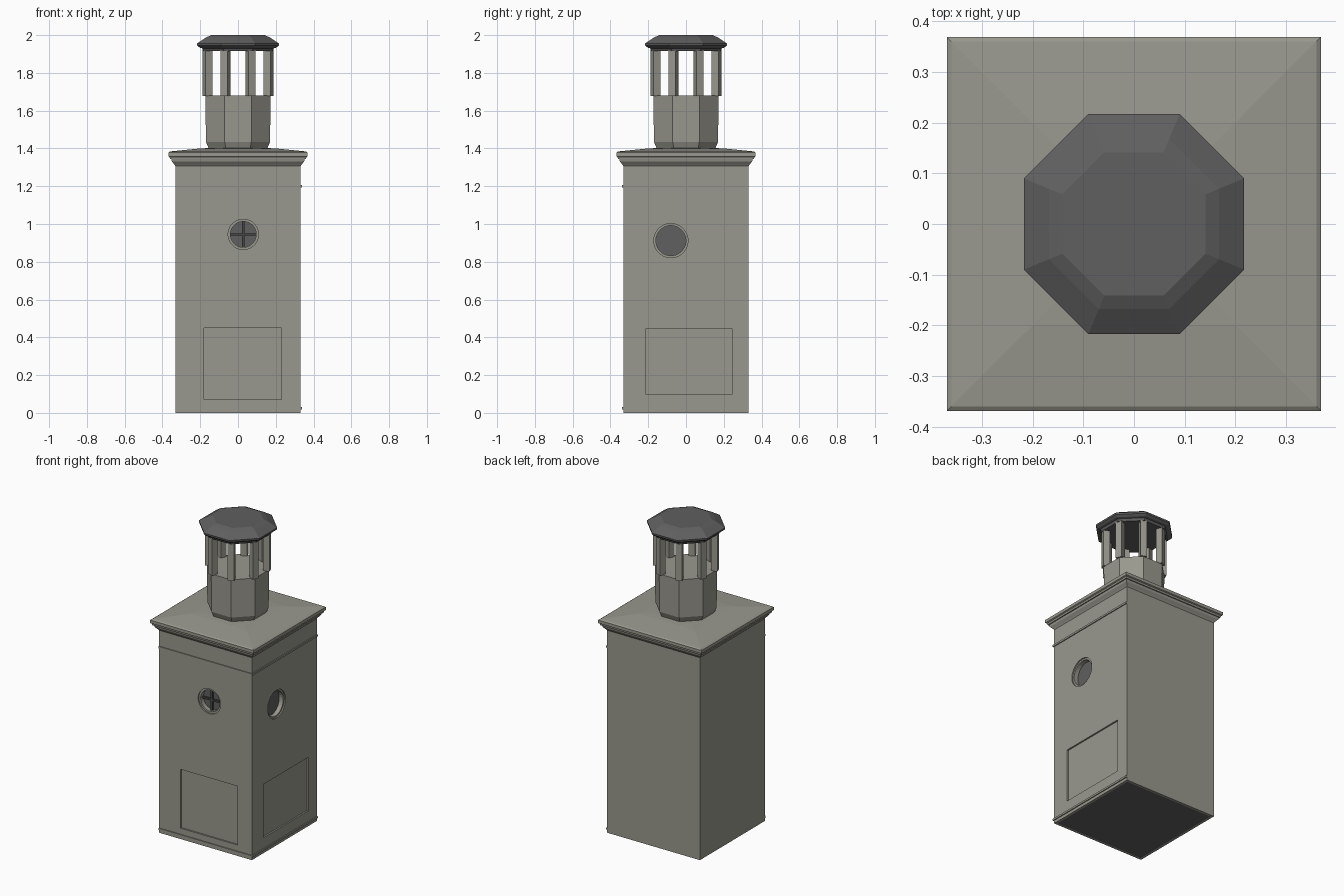
import bpy, bmesh
from math import pi, cos, sin
from mathutils import Matrix, Vector

old = bpy.data.objects.get("Cube")
if old:
    bpy.data.objects.remove(old, do_unlink=True)


def material(name, rgb):
    m = bpy.data.materials.new(name)
    m.use_nodes = True
    colour = (*rgb, 1)
    m.diffuse_color = colour
    m.node_tree.nodes["Principled BSDF"].inputs["Base Color"].default_value = colour
    return m


STONE = material("warm grey stone", (0.32, 0.315, 0.272))
SLATE = material("dark grey slate", (0.115, 0.115, 0.115))
IRON = material("iron bars", (0.06, 0.06, 0.06))

HALF = 0.332  # half width of the tower
FRONT = Matrix.Rotation(pi / 2, 4, "X")            # local x, y, z = across, up, outward
SIDE = Matrix.Rotation(pi / 2, 4, "Z") @ FRONT


def on_wall(wall, across, up, out=0):
    return wall @ Matrix.Translation((across, up, HALF + out))


def finish(name, bm, mat, matrix=Matrix()):
    bmesh.ops.recalc_face_normals(bm, faces=bm.faces)
    bm.transform(matrix)
    mesh = bpy.data.meshes.new(name)
    bm.to_mesh(mesh)
    bm.free()
    mesh.materials.append(mat)
    ob = bpy.data.objects.new(name, mesh)
    bpy.context.collection.objects.link(ob)
    return ob


def lathe(name, sides, profile, mat, matrix=Matrix()):
    """Prism with flats facing the axes; profile is (half width, height)."""
    bm = bmesh.new()
    rings = []
    for half, z in profile:
        r = half / cos(pi / sides)
        turns = [(k + 0.5) * 2 * pi / sides for k in range(sides)]
        rings.append([bm.verts.new((r * cos(a), r * sin(a), z)) for a in turns])
    for low, high in zip(rings, rings[1:]):
        for k in range(sides):
            j = (k + 1) % sides
            bm.faces.new((low[k], low[j], high[j], high[k]))
    bm.faces.new(rings[0][::-1])
    bm.faces.new(rings[-1])
    return finish(name, bm, mat, matrix)


def box(name, size, mat, matrix):
    bm = bmesh.new()
    bmesh.ops.create_cube(bm, size=1)
    bmesh.ops.scale(bm, vec=size, verts=bm.verts)
    return finish(name, bm, mat, matrix)


def cut(target, cutter):
    mod = target.modifiers.new("cut", "BOOLEAN")
    mod.object = cutter
    mod.operation = "DIFFERENCE"
    mod.solver = "EXACT"
    bpy.context.view_layer.objects.active = target
    bpy.ops.object.modifier_apply(modifier=mod.name)
    bpy.data.objects.remove(cutter, do_unlink=True)


def arch_frame(name, wall, left, right, bottom, spring, notch):
    """Thin raised moulding round an arched panel with a notched corner."""
    mid, r = (left + right) / 2, (right - left) / 2
    pts = [(left, bottom), (right - notch, bottom), (right - notch, bottom + 0.04),
           (right, bottom + 0.04)]
    pts += [(mid + r * cos(a), spring + r * sin(a)) for a in
            [k * pi / 20 for k in range(21)]]
    bm = bmesh.new()
    face = bm.faces.new([bm.verts.new((x, y, 0)) for x, y in pts])
    bmesh.ops.inset_region(bm, faces=[face], thickness=0.006, use_even_offset=True)
    bmesh.ops.delete(bm, geom=[face], context="FACES_ONLY")
    grown = bmesh.ops.extrude_face_region(bm, geom=bm.faces[:])["geom"]
    lifted = [v for v in grown if isinstance(v, bmesh.types.BMVert)]
    bmesh.ops.translate(bm, vec=Vector((0, 0, 0.01)), verts=lifted)
    return finish(name, bm, STONE, on_wall(wall, 0, 0, -0.001))


# Tower shaft with a dark underside inside a narrow rim
tower = lathe("tower_shaft", 4, [(HALF, 0), (HALF, 1.32)], STONE)
tower.data.materials.append(SLATE)
bm = bmesh.new()
bm.from_mesh(tower.data)
under = [f for f in bm.faces if f.normal.z < -0.9]
bmesh.ops.inset_region(bm, faces=under, thickness=0.022)
under[0].material_index = 1
bm.to_mesh(tower.data)
bm.free()

# Each decorated wall: panel centre and size, window centre and radii
walls = {
    "front": (FRONT, (0.025, 0.26), (0.41, 0.38), (0.028, 0.945), 0.08, 0.068),
    "side": (SIDE, (0.015, 0.272), (0.46, 0.345), (-0.08, 0.912), 0.09, 0.079),
}
DEPTH = 0.04
for label, (wall, panel, size, window, outer, inner) in walls.items():
    # Sunk rectangular panel
    cut(tower, box("panel_cutter", (*size, 0.02), STONE, on_wall(wall, *panel)))
    # Round window opening with a stepped rim
    steps = [(inner, -DEPTH), (inner, -0.008), (outer, -0.008), (outer, 0.03)]
    cut(tower, lathe("window_cutter", 32, steps, STONE, on_wall(wall, *window)))
    lathe(label + "_window_pane", 32, [(inner, -0.005), (inner, 0.003)], SLATE,
          on_wall(wall, *window, -DEPTH))
    # String courses near the base and the top
    for part, z, tall in (("base", 0.025, 0.012), ("upper", 1.2, 0.012)):
        box(f"{label}_{part}_course", (2 * HALF + 0.006, tall, 0.012), STONE,
            on_wall(wall, 0.003 if label == "front" else -0.003, z))

# Glazing bars of the front window
window = walls["front"][3]
for name, size in (("upright_bar", (0.012, 0.136, 0.012)),
                   ("cross_bar", (0.136, 0.012, 0.012))):
    box(name, size, IRON, on_wall(FRONT, *window, -0.028))

# Arched mouldings
arch_frame("front_arch", FRONT, -0.157, 0.135, 0.6, 0.953, 0.021)
arch_frame("side_arch", SIDE, -0.203, 0.1, 0.57, 0.88, 0.024)

# Cornice and shallow hipped roof
lathe("cornice_roof", 4, [
    (0.33, 1.305), (0.337, 1.315), (0.35, 1.33), (0.353, 1.343), (0.36, 1.343),
    (0.362, 1.354), (0.369, 1.358), (0.369, 1.378), (0.36, 1.384),
    (0.2, 1.4), (0.15, 1.402)], STONE)

# Octagonal drum, posts and cap of the lantern
lathe("lantern_drum", 8, [(0.153, 1.395), (0.17, 1.435), (0.172, 1.68)], STONE)
for k in range(8):
    turn = Matrix.Rotation((k + 0.5) * pi / 4, 4, "Z")
    box("lantern_post", (0.04, 0.04, 0.25), STONE,
        turn @ Matrix.Translation((0.174, 0, 1.803)))
lathe("lantern_cap", 8, [
    (0.184, 1.915), (0.19, 1.93), (0.203, 1.934), (0.216, 1.945), (0.217, 1.956),
    (0.168, 1.988), (0.141, 2.0)], SLATE)
